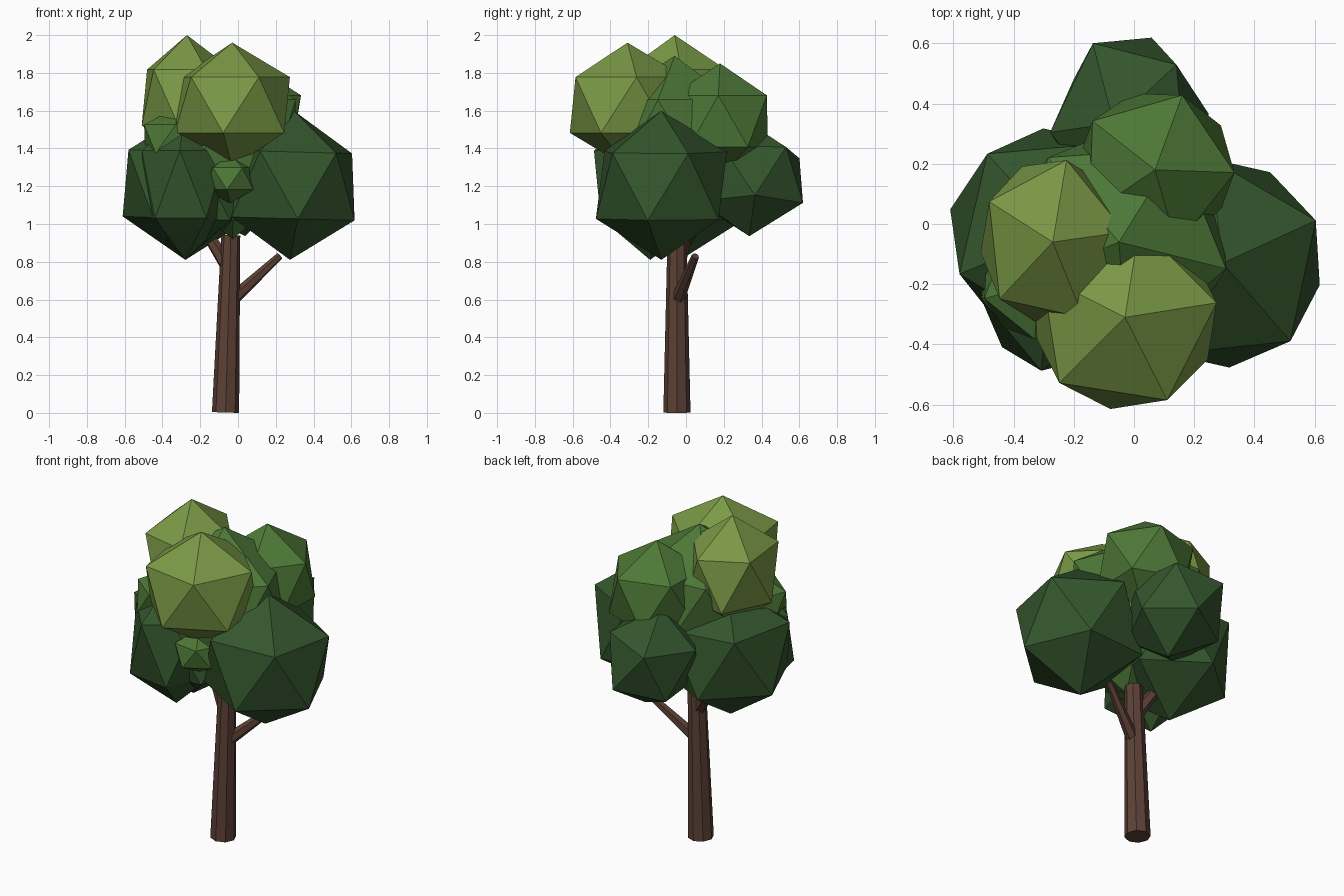
import bpy
from math import radians
from mathutils import Matrix, Vector

old = bpy.data.objects.get("Cube")
if old:
    bpy.data.objects.remove(old, do_unlink=True)


def material(name, rgb):
    mat = bpy.data.materials.new(name)
    mat.use_nodes = True
    mat.diffuse_color = (*rgb, 1)
    mat.node_tree.nodes["Principled BSDF"].inputs["Base Color"].default_value = (*rgb, 1)
    return mat


bark = material("brown bark", (0.107, 0.053, 0.036))
dark = material("dark green", (0.034, 0.092, 0.026))
mid = material("mid green", (0.074, 0.188, 0.038))
light = material("light green", (0.195, 0.319, 0.061))


def foliage(name, mat, centre, size, turn, lean=0):
    """Faceted leaf clump: a twenty-sided ball, turned, leaned, then stretched."""
    bpy.ops.mesh.primitive_ico_sphere_add(subdivisions=1, radius=1, location=centre)
    ob = bpy.context.object
    ob.name = name
    ob.data.transform(Matrix.Diagonal((*size, 1))
                      @ Matrix.Rotation(radians(lean), 4, "Y")
                      @ Matrix.Rotation(radians(turn), 4, "Z"))
    ob.data.materials.append(mat)


def limb(name, start, end, r1, r2, sides):
    """Tapered wooden limb from start to end."""
    start, end = Vector(start), Vector(end)
    axis = end - start
    bpy.ops.mesh.primitive_cone_add(vertices=sides, radius1=r1, radius2=r2,
                                    depth=axis.length, location=(start + end) / 2)
    ob = bpy.context.object
    ob.name = name
    ob.rotation_euler = axis.to_track_quat("Z", "Y").to_euler()
    ob.data.materials.append(bark)


# Trunk and branches
limb("trunk", (-0.066, -0.048, 0.002), (-0.038, -0.048, 0.94), 0.072, 0.05, 8)
limb("left_branch", (-0.02, -0.04, 0.61), (0.22, 0.05, 0.83), 0.036, 0.02, 6)
limb("right_branch", (-0.04, -0.05, 0.75), (-0.23, 0.03, 1.06), 0.04, 0.028, 6)

# Lower dark clumps
foliage("left_clump", dark, (0.285, -0.13, 1.205), (0.385, 0.39, 0.395), 24, 1.5)
foliage("right_clump", dark, (-0.265, -0.03, 1.205), (0.39, 0.39, 0.395), 59, 2)
foliage("front_right_clump", dark, (-0.28, -0.19, 1.21), (0.26, 0.335, 0.40), 47)
foliage("back_clump", dark, (-0.015, 0.335, 1.235), (0.275, 0.325, 0.305), 42, -11)

# Middle clumps, with smaller ones filling the gaps around the core
foliage("core_clump", mid, (-0.05, -0.06, 1.47), (0.41, 0.41, 0.42), 58)
foliage("core_right_lobe", mid, (-0.32, -0.2, 1.45), (0.205, 0.205, 0.17), 51)
foliage("core_front_lobe", mid, (-0.04, -0.31, 1.24), (0.15, 0.16, 0.13), 10)
foliage("core_underside", mid, (-0.03, -0.10, 1.10), (0.14, 0.18, 0.18), 20)
foliage("upper_back_clump", mid, (0.07, 0.18, 1.545), (0.295, 0.295, 0.305), -2)

# Sunlit top clumps
foliage("top_front_clump", light, (-0.03, -0.31, 1.63), (0.345, 0.345, 0.33), 9)
foliage("top_right_clump", light, (-0.27, -0.06, 1.67), (0.27, 0.31, 0.33), 7)
